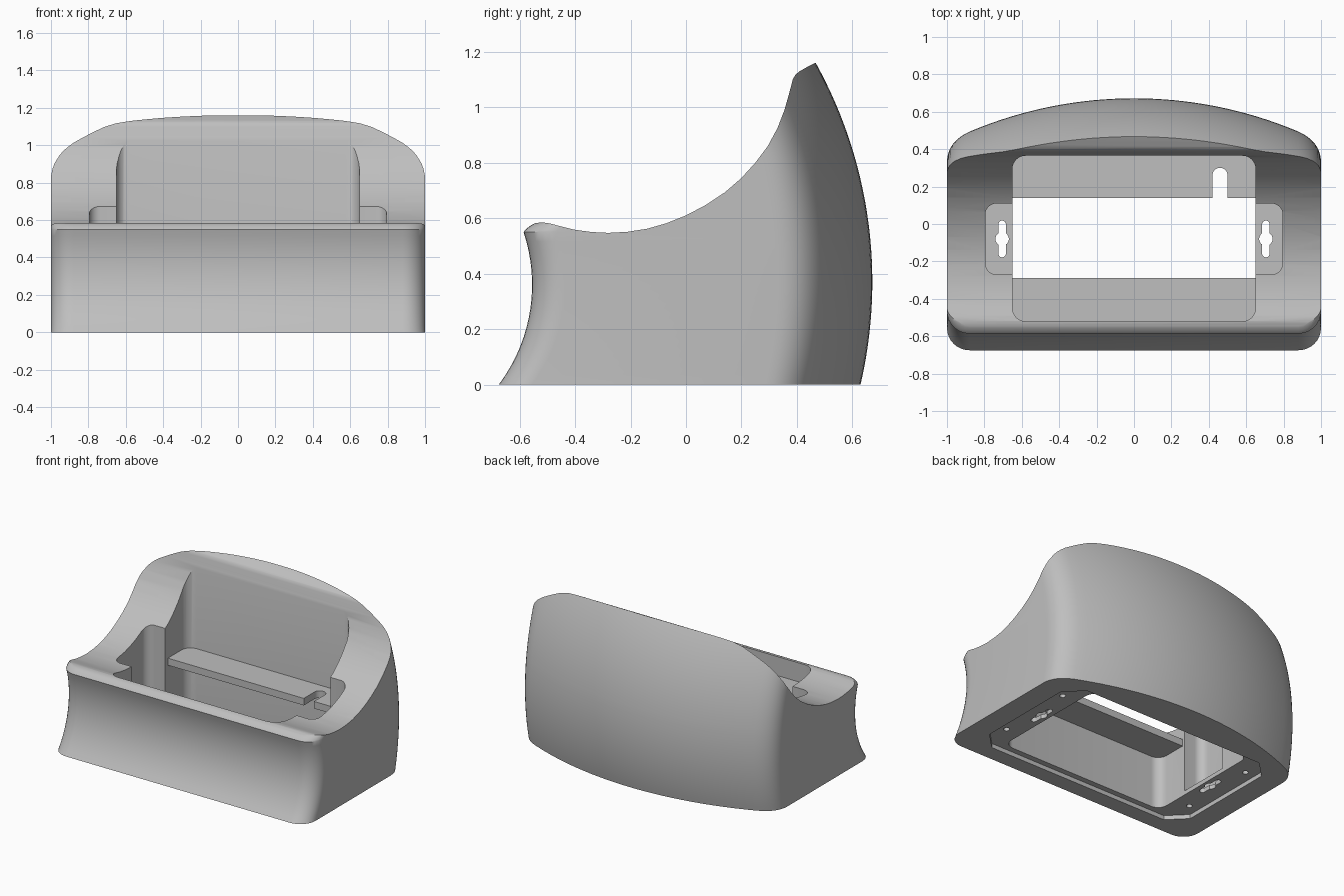
import bpy, bmesh
from math import sqrt, sin, cos, pi

cube = bpy.data.objects.get("Cube")
if cube:
    bpy.data.objects.remove(cube)

grey = bpy.data.materials.new("light_grey")
grey.use_nodes = True
colour = (0.52, 0.52, 0.52, 1)
grey.diffuse_color = colour
grey.node_tree.nodes["Principled BSDF"].inputs["Base Color"].default_value = colour


def loft(name, rings):
    """Closed solid through rings of equal point count."""
    bm = bmesh.new()
    loops = [[bm.verts.new(p) for p in ring] for ring in rings]
    n = len(loops[0])
    for a, b in zip(loops, loops[1:]):
        for i in range(n):
            j = (i + 1) % n
            bm.faces.new((a[i], a[j], b[j], b[i]))
    bm.faces.new(loops[0][::-1])
    bm.faces.new(loops[-1])
    bmesh.ops.recalc_face_normals(bm, faces=bm.faces)
    mesh = bpy.data.meshes.new(name)
    bm.to_mesh(mesh)
    bm.free()
    mesh.materials.append(grey)
    obj = bpy.data.objects.new(name, mesh)
    bpy.context.collection.objects.link(obj)
    return obj


def prism(name, outline, z0, z1):
    return loft(name, [[(x, y, z) for x, y in outline] for z in (z0, z1)])


def rounded(x0, x1, y0, y1, r, steps=8):
    corners = [(x1 - r, y1 - r), (x0 + r, y1 - r), (x0 + r, y0 + r), (x1 - r, y0 + r)]
    return [(cx + r * cos((q + i / steps) * pi / 2), cy + r * sin((q + i / steps) * pi / 2))
            for q, (cx, cy) in enumerate(corners) for i in range(steps + 1)]


def circle(cx, cy, r, n=24):
    return [(cx + r * cos(2 * pi * i / n), cy + r * sin(2 * pi * i / n)) for i in range(n)]


def cut(obj, cutter):
    mod = obj.modifiers.new("cut", 'BOOLEAN')
    mod.operation, mod.solver, mod.object = 'DIFFERENCE', 'EXACT', cutter
    bpy.context.view_layer.objects.active = obj
    bpy.ops.object.modifier_apply(modifier=mod.name)
    bpy.data.objects.remove(cutter)


# Outer shell: concave front with a rolled lip, bulging back, rounded corners
LIP, LIP_TOP = 0.55, 0.59


def front_y(z):
    y = -0.555 - (0.6 - sqrt(0.36 - (min(z, LIP) - 0.36) ** 2))
    if z > LIP:
        t = min(1, (z - LIP) / (LIP_TOP - LIP))
        y += 0.07 * (1 - sqrt(1 - t * t)) * 0.6 + 0.03 * t
    return y


def section(z):
    back = 0.672 - (1.63 - sqrt(1.63 ** 2 - (z - 0.37) ** 2))

    def arc(x):
        return back - (2.26 - sqrt(2.26 ** 2 - x * x))
    r, half = 0.12, []
    for i in range(9):
        a = i / 8 * pi / 2
        half.append((1 - r + r * sin(a), front_y(z) + r - r * cos(a)))
    p, q, s = (1, arc(1) - 0.11), (1, arc(1)), (0.88, arc(0.88))
    for i in range(9):
        t = i / 8
        half.append(tuple((1 - t) ** 2 * a + 2 * t * (1 - t) * b + t * t * c
                          for a, b, c in zip(p, q, s)))
    half += [(0.88 * (1 - i / 16), arc(0.88 * (1 - i / 16))) for i in range(1, 16)]
    ring = half + [(0, back)] + [(-x, y) for x, y in reversed(half)]
    return [(x, y, z) for x, y in ring]


levels = [LIP * i / 16 for i in range(17)]
levels += [LIP + (LIP_TOP - LIP) * i / 6 for i in range(1, 7)]
levels += [LIP_TOP + 0.71 * i / 20 for i in range(1, 21)]
body = loft("dock_body", [section(z) for z in levels])

# Sweeping scoop across the top
curve = [(-0.57, 0.572), (-0.545, 0.582), (-0.52, 0.585), (-0.49, 0.581), (-0.45, 0.57),
         (-0.4, 0.558), (-0.34, 0.55), (-0.28, 0.547), (-0.21, 0.551), (-0.14, 0.562),
         (-0.07, 0.582), (0, 0.61), (0.07, 0.647), (0.14, 0.693), (0.2, 0.745),
         (0.25, 0.8), (0.295, 0.86), (0.33, 0.925), (0.355, 0.99), (0.372, 1.05),
         (0.385, 1.1), (0.395, 1.118), (0.41, 1.13), (0.44, 1.147), (0.465, 1.16)]
profile = [(-0.9, 0.572)] + curve + [(0.9, 1.16), (0.9, 1.6), (-0.9, 1.6)]
cut(body, loft("scoop_cutter", [[(x, y, z) for y, z in profile] for x in (-1.3, 1.3)]))

# Device cavity right through the body
cut(body, prism("cavity_cutter", rounded(-0.65, 0.65, -0.52, 0.365, 0.07), -0.2, 1.5))

# Chamfered recess under the base
x, y0, y1, c = 0.84, -0.56, 0.39, 0.12
octagon = [(x, y0 + c), (x, y1 - c), (x - c, y1), (c - x, y1),
           (-x, y1 - c), (-x, y0 + c), (c - x, y0), (x - c, y0)]
cut(body, prism("recess_cutter", octagon, -0.2, 0.03))

# Side pockets with keyhole slots and blind screw holes
for s in (-1, 1):
    a, b = sorted((s * 0.5, s * 0.795))
    cut(body, prism("pocket_cutter", rounded(a, b, -0.27, 0.11, 0.06), 0.06, 1.5))
    cx, cy = s * 0.705, -0.08
    cut(body, prism("slot_cutter", rounded(cx - 0.02, cx + 0.02, cy - 0.098, cy + 0.098, 0.0199), -0.2, 0.2))
    cut(body, prism("keyhole_cutter", circle(cx, cy, 0.036), -0.2, 0.2))
    for dy in (-0.28, 0.28):
        cut(body, prism("screw_cutter", circle(s * 0.765, cy + dy, 0.02, 16), -0.2, 0.12))

# Inner shelves, the rear one notched for a cable
front_shelf = prism("front_shelf", [(-0.655, -0.53), (0.655, -0.53), (0.655, -0.29), (-0.655, -0.29)], 0.4, 0.45)
rear_shelf = prism("rear_shelf", [(-0.655, 0.14), (0.655, 0.14), (0.655, 0.375), (-0.655, 0.375)], 0.4, 0.45)
cut(rear_shelf, prism("notch_cutter", rounded(0.42, 0.5, 0, 0.3, 0.039), 0.3, 0.6))

# Smooth curves, crisp edges
for obj in (body, front_shelf, rear_shelf):
    bpy.ops.object.select_all(action='DESELECT')
    obj.select_set(True)
    bpy.context.view_layer.objects.active = obj
    bpy.ops.object.shade_smooth_by_angle(angle=pi / 6)
